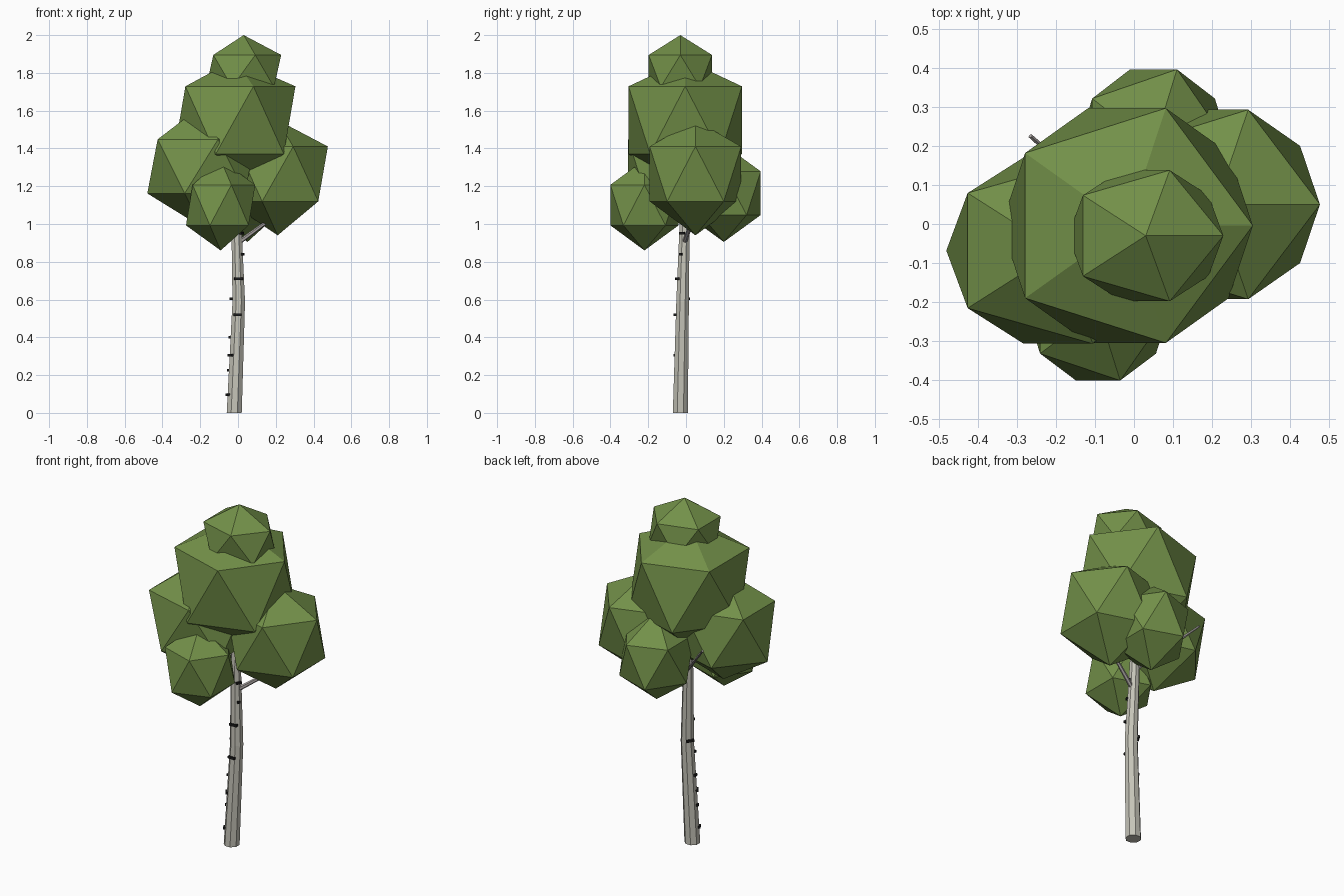
import bpy, bmesh, math
from mathutils import Vector, Matrix

if "Cube" in bpy.data.objects:
    bpy.data.objects.remove(bpy.data.objects["Cube"])


def material(name, rgb):
    m = bpy.data.materials.new(name)
    m.diffuse_color = (*rgb, 1)
    m.use_nodes = True
    m.node_tree.nodes["Principled BSDF"].inputs["Base Color"].default_value = m.diffuse_color
    return m


LEAF = material("leaf_green", (0.17, 0.28, 0.066))
BARK = material("pale_bark", (0.56, 0.55, 0.48))
TWIG = material("twig_grey", (0.42, 0.39, 0.38))
MARK = material("bark_mark_black", (0.012, 0.012, 0.012))


def finish(bm, name, mat):
    bmesh.ops.recalc_face_normals(bm, faces=bm.faces)
    me = bpy.data.meshes.new(name)
    bm.to_mesh(me)
    bm.free()
    me.materials.append(mat)
    ob = bpy.data.objects.new(name, me)
    bpy.context.collection.objects.link(ob)
    return ob


def leaf_clump(name, centre, radii, top=None):
    """Stretched icosahedron, optionally with a flattened tip."""
    bm = bmesh.new()
    bmesh.ops.create_icosphere(bm, subdivisions=1, radius=1)
    for v in bm.verts:
        v.co = Vector([c + r * p for c, r, p in zip(centre, radii, v.co)])
    if top is not None:
        max(bm.verts, key=lambda v: v.co.z).co.z = top
    finish(bm, name, LEAF)


def tube(name, path, sides, mat):
    """Tapered tube through (x, y, z, radius) points with level rings."""
    bm = bmesh.new()
    axis = Vector(path[-1][:3]) - Vector(path[0][:3])
    level = abs(axis.normalized().z) > 0.95
    rot = Matrix() if level else axis.to_track_quat('Z', 'Y').to_matrix().to_4x4()
    rings = []
    for x, y, z, r in path:
        ring = []
        for i in range(sides):
            a = math.tau * (i + 0.5) / sides
            ring.append(bm.verts.new(Vector((x, y, z)) + rot @ Vector((r * math.cos(a), r * math.sin(a), 0))))
        rings.append(ring)
    for a, b in zip(rings, rings[1:]):
        for i in range(sides):
            j = (i + 1) % sides
            bm.faces.new((a[i], a[j], b[j], b[i]))
    bm.faces.new(rings[0][::-1])
    bm.faces.new(rings[-1])
    finish(bm, name, mat)


# Foliage
leaf_clump("crown_top", (0.03, -0.03, 1.81), (0.222, 0.197, 0.19), 2.0)
leaf_clump("crown_main", (-0.018, -0.004, 1.55), (0.36, 0.353, 0.40), 1.87)
leaf_clump("crown_right", (0.21, 0.05, 1.265), (0.297, 0.285, 0.325), 1.55)
leaf_clump("crown_left", (-0.194, -0.068, 1.305), (0.32, 0.28, 0.32))
leaf_clump("crown_front", (-0.092, -0.22, 1.10), (0.205, 0.212, 0.24))
leaf_clump("crown_back", (0.05, 0.2, 1.163), (0.217, 0.23, 0.258))

# Trunk, gently bent
TRUNK = [(-0.02, -0.03, 0, 0.043), (0.004, -0.018, 0.59, 0.036),
         (-0.008, -0.008, 0.98, 0.029), (-0.015, 0.0, 1.4, 0.018)]
tube("trunk", TRUNK, 8, BARK)

# Branches
tube("branch_right", [(0.0, -0.01, 0.90, 0.013), (0.22, 0.05, 1.06, 0.008)], 6, TWIG)
tube("branch_left", [(-0.01, 0.0, 1.02, 0.012), (-0.265, 0.225, 1.28, 0.006)], 6, TWIG)


def trunk_at(z):
    for a, b in zip(TRUNK, TRUNK[1:]):
        if z <= b[2]:
            t = (z - a[2]) / (b[2] - a[2])
            return [p + (q - p) * t for p, q in zip(a, b)]


# Bark marks: (height, facing angle, width)
marks = [(0.095, 205, 0.026), (0.225, 190, 0.018), (0.305, 215, 0.036), (0.40, 185, 0.02),
         (0.52, 265, 0.042), (0.605, 150, 0.042), (0.71, 275, 0.045),
         (0.84, 330, 0.016), (0.95, 335, 0.03)]
bm = bmesh.new()
for z, deg, width in marks:
    x, y, _, r = trunk_at(z)
    place = (Matrix.Translation((x, y, z)) @ Matrix.Rotation(math.radians(deg), 4, 'Z')
             @ Matrix.Translation((r - 0.003, 0, 0)) @ Matrix.Diagonal((0.02, width, 0.013, 1)))
    bmesh.ops.create_cube(bm, size=1, matrix=place)
finish(bm, "bark_marks", MARK)
